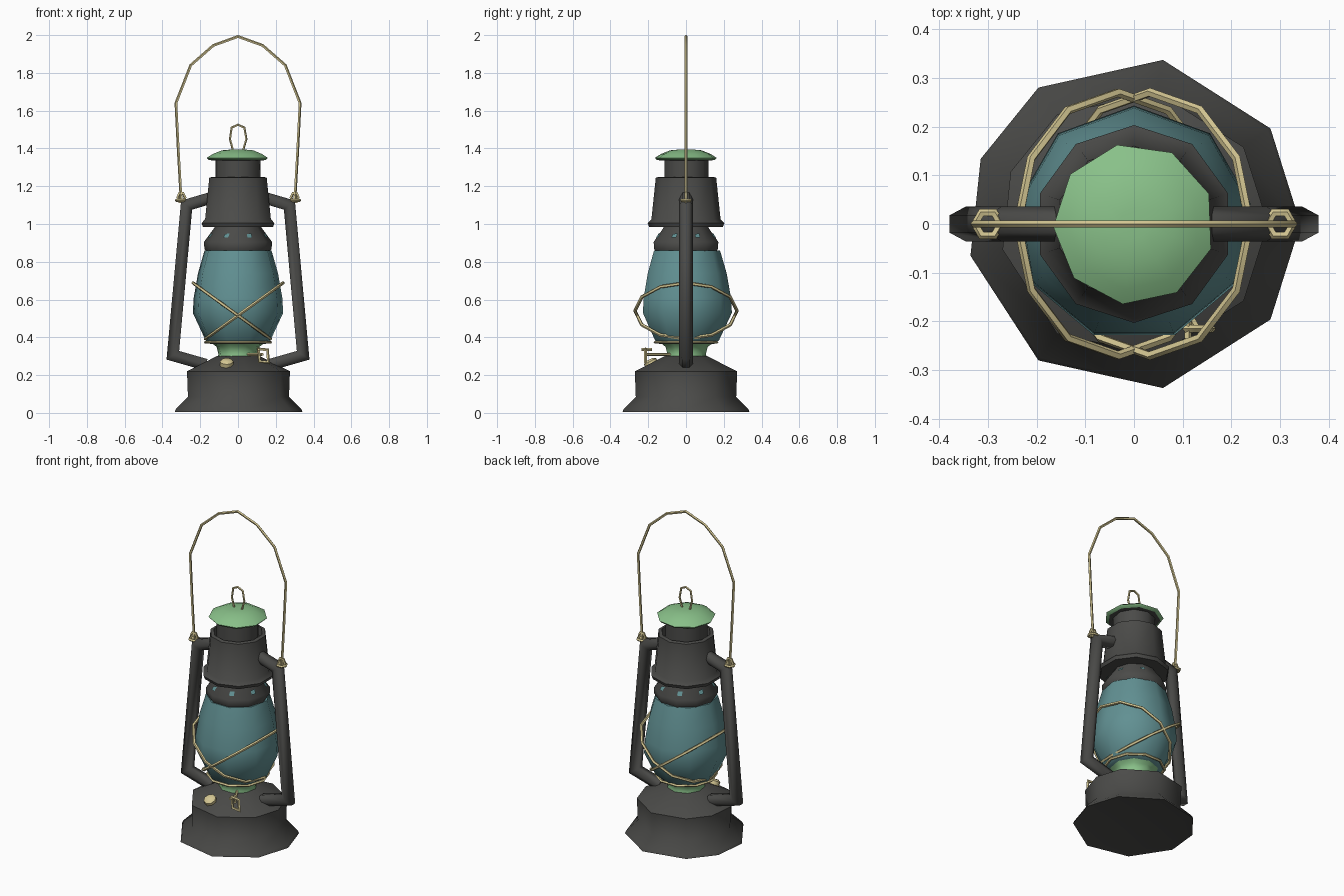
import bpy, bmesh
from math import sin, cos, pi, radians
from mathutils import Vector

if "Cube" in bpy.data.objects:
    bpy.data.objects.remove(bpy.data.objects["Cube"])


def material(name, rgb):
    m = bpy.data.materials.new(name)
    m.diffuse_color = (*rgb, 1)
    m.use_nodes = True
    m.node_tree.nodes["Principled BSDF"].inputs["Base Color"].default_value = m.diffuse_color
    return m


DARK = material("dark_metal", (0.07, 0.07, 0.066))
GREEN = material("green_enamel", (0.25, 0.53, 0.25))
TEAL = material("teal_glass", (0.12, 0.28, 0.29))
BRASS = material("pale_brass", (0.66, 0.57, 0.29))


def finish(name, bm, mat, angle=50):
    bmesh.ops.remove_doubles(bm, verts=bm.verts, dist=1e-5)
    bmesh.ops.recalc_face_normals(bm, faces=bm.faces)
    me = bpy.data.meshes.new(name)
    bm.to_mesh(me)
    bm.free()
    me.materials.append(mat)
    for p in me.polygons:
        p.use_smooth = True
    me.set_sharp_from_angle(angle=radians(angle))
    ob = bpy.data.objects.new(name, me)
    bpy.context.collection.objects.link(ob)
    return ob


def bridge(bm, rings, closed=False):
    pairs = list(zip(rings, rings[1:]))
    if closed:
        pairs.append((rings[-1], rings[0]))
    for a, b in pairs:
        n = len(a)
        for i in range(n):
            j = (i + 1) % n
            bm.faces.new((a[i], a[j], b[j], b[i]))


def lathe(name, profile, angles, mat, caps=True, smooth=50):
    """Revolve (radius, z) points through the given angles in degrees."""
    bm = bmesh.new()
    rings = [[bm.verts.new((r * cos(radians(a)), r * sin(radians(a)), z)) for a in angles]
             for r, z in profile]
    bridge(bm, rings)
    if caps:
        bm.faces.new(rings[0])
        bm.faces.new(rings[-1])
    return finish(name, bm, mat, smooth)


def sides(n, start=0.0):
    return [start + 360 * i / n for i in range(n)]


def tube(name, pts, normal, radius, mat, closed=False, n=6):
    """Sweep a mitred round section along a planar path."""
    bm = bmesh.new()
    pts = [Vector(p) for p in pts]
    normal = Vector(normal).normalized()
    rings, k = [], len(pts)
    for i, p in enumerate(pts):
        before = pts[i - 1] if closed or i else None
        after = pts[(i + 1) % k] if closed or i < k - 1 else None
        d1 = (p - before).normalized() if before is not None else (after - p).normalized()
        d2 = (after - p).normalized() if after is not None else d1
        t = (d1 + d2).normalized()
        side = normal.cross(t).normalized()
        stretch = 1 / max(0.5, t.dot(d2))
        rings.append([bm.verts.new(p + radius * (side * cos(a) * stretch + normal * sin(a)))
                      for a in (2 * pi * (j + 0.5) / n for j in range(n))])
    bridge(bm, rings, closed)
    if not closed:
        bm.faces.new(rings[0])
        bm.faces.new(rings[-1])
    return finish(name, bm, mat, 65)


# Fuel tank with its slightly uneven nine-sided foot
foot = [0, 35, 80, 125, 157, 191, 235, 280, 325]
lathe("fuel_tank", [(0.30, 0.012), (0.342, 0.004), (0.335, 0.02), (0.27, 0.085),
                    (0.275, 0.22), (0.115, 0.30)], foot, DARK)

# Burner collar under the glass
lathe("burner_collar", [(0.115, 0.28), (0.105, 0.31), (0.115, 0.35), (0.15, 0.375)],
      sides(9, 10), GREEN)

# Glass globe
lathe("glass_globe", [(0.15, 0.365), (0.175, 0.385), (0.243, 0.53), (0.238, 0.61),
                      (0.215, 0.74), (0.18, 0.86)], sides(9, 10), TEAL, smooth=60)

# Neck, flange, hood and chimney
lathe("neck", [(0.165, 0.845), (0.178, 0.87), (0.18, 0.905), (0.125, 0.98), (0.125, 1.01)],
      sides(10), DARK)
lathe("hood", [(0.12, 0.985), (0.195, 0.985), (0.203, 1.005), (0.183, 1.025), (0.16, 1.245),
               (0.14, 1.25), (0.135, 1.20), (0.10, 1.20)], sides(10, 18), DARK)
lathe("chimney", [(0.12, 1.18), (0.12, 1.355)], sides(9, 10), DARK)

# Vent slots on the neck slope
for i in range(8):
    a = 2 * pi * (i + 0.5) / 8
    out, along = Vector((cos(a), sin(a), 0)), Vector((-sin(a), cos(a), 0))
    bm = bmesh.new()
    vs = [bm.verts.new(out * r + along * w + Vector((0, 0, z)))
          for r, w, z in ((0.166, -0.015, 0.928), (0.166, 0.012, 0.928),
                          (0.150, 0.015, 0.95), (0.152, -0.012, 0.947))]
    bm.faces.new(vs)
    finish("vent_slot", bm, TEAL)

# Chimney cap with dark lining
cap = sides(9, 22)
lathe("chimney_cap", [(0.155, 1.338), (0.166, 1.35), (0.135, 1.37), (0.085, 1.39), (0.03, 1.395)],
      cap, GREEN, smooth=60)
lathe("cap_lining", [(0.148, 1.336), (0.11, 1.35)], cap, DARK)

# Lifting ring on the cap
tube("lifting_ring", [(x, 0, z) for x, z in ((-0.025, 1.385), (-0.042, 1.45), (-0.033, 1.51),
     (0, 1.525), (0.033, 1.51), (0.044, 1.45), (0.025, 1.385))], (0, 1, 0), 0.006, BRASS, n=5)

# Side air tubes, with the bail eyelets above them
for s, label in ((-1, "left"), (1, "right")):
    tube(label + "_air_tube", [(s * x, 0, z) for x, z in ((0.12, 1.145), (0.272, 1.10),
         (0.345, 0.305), (0.17, 0.255))], (0, 1, 0), 0.036, DARK)
    tube(label + "_eyelet", [(s * 0.30 + 0.026 * cos(a), 0.026 * sin(a), 1.125)
         for a in (pi * i / 3 for i in range(6))], (0, 0, 1), 0.008, BRASS, True, 5)
    tube(label + "_eyelet_loop", [(s * 0.30 + 0.02 * cos(a), 0, 1.14 + 0.025 * sin(a))
         for a in (pi * i / 3 for i in range(6))], (0, 1, 0), 0.008, BRASS, True, 5)

# Carrying bail
half = [(0.30, 1.12), (0.315, 1.38), (0.328, 1.64), (0.25, 1.84), (0.13, 1.945)]
bail = [(-x, 0, z) for x, z in half] + [(0, 0, 1.992)] + [(x, 0, z) for x, z in half[::-1]]
tube("bail", bail, (0, 1, 0), 0.008, BRASS, n=5)

# Crossed guard wires and the lower guard ring
for s in (-1, 1):
    ring = [(s * (0.033 + 0.205 * cos(a)), 0.27 * sin(a), 0.54 + 0.148 * cos(a))
            for a in (2 * pi * i / 12 for i in range(12))]
    tube("guard_wire", ring, (-s * 0.148, 0, 0.205), 0.009, BRASS, True, 5)
tube("guard_ring", [(0.172 * cos(a), 0.172 * sin(a), 0.374)
     for a in (2 * pi * i / 10 for i in range(10))], (0, 0, 1), 0.008, BRASS, True, 5)

# Filler cap lying on the tank slope
filler = lathe("filler_cap", [(0.036, -0.015), (0.036, 0.012), (0.022, 0.022)], sides(8), BRASS)
filler.location = (-0.06, -0.185, 0.262)
filler.rotation_euler = (radians(27), 0, 0)

# Wick adjuster: shaft and wire handle
tube("wick_shaft", [(0.05, -0.08, 0.31), (0.13, -0.215, 0.31)], (0, 0, 1), 0.008, BRASS, n=5)
tube("wick_handle", [(0.132 + x, -0.215, 0.303 + z) for x, z in ((-0.024, 0.035), (0.024, 0.03),
     (0.028, -0.035), (-0.018, -0.03))], (0, 1, 0), 0.008, BRASS, True, 5)
tube("wick_crossbar", [(0.11, -0.235, 0.335), (0.11, -0.18, 0.335)], (0, 0, 1), 0.008, BRASS, n=5)
